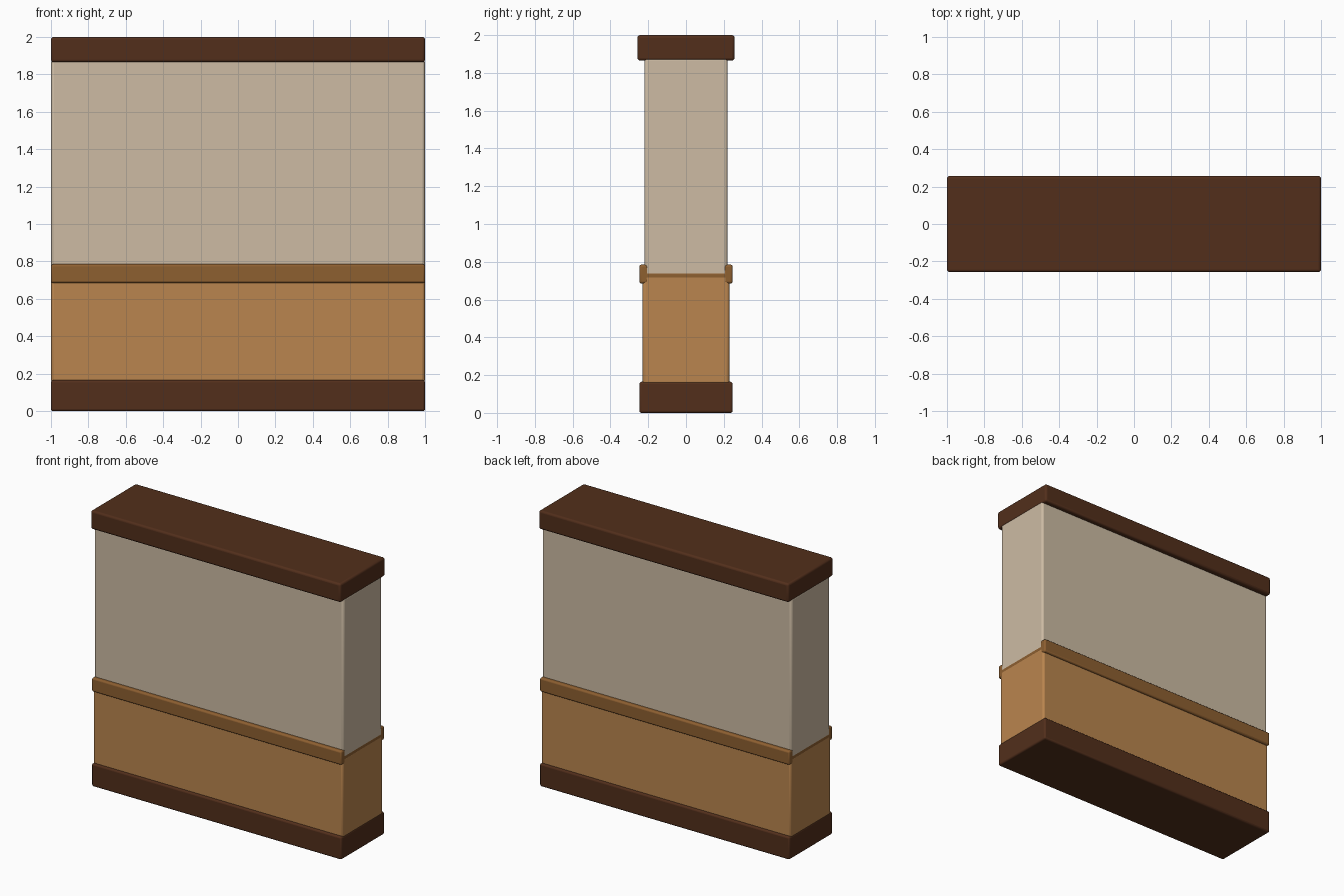
import bpy, bmesh

if "Cube" in bpy.data.objects:
    bpy.data.objects.remove(bpy.data.objects["Cube"])

HALF = 1.0


def material(name, rgb):
    m = bpy.data.materials.new(name)
    m.diffuse_color = (*rgb, 1)
    m.use_nodes = True
    m.node_tree.nodes["Principled BSDF"].inputs["Base Color"].default_value = m.diffuse_color
    return m


DARK = material("dark_wood", (0.085, 0.028, 0.011, 1)[:3])
PLASTER = material("plaster", (0.61, 0.50, 0.37))
PANEL = material("panel_wood", (0.49, 0.235, 0.077))
RAIL = material("rail_wood", (0.27, 0.115, 0.03))


def extrude_profile(name, profile, half_x, mat, bevel, segments=3):
    """Sweep a closed (y, z) profile along x and soften its edges."""
    bm = bmesh.new()
    face = bm.faces.new([bm.verts.new((-half_x, y, z)) for y, z in profile])
    out = bmesh.ops.extrude_face_region(bm, geom=[face])
    verts = [g for g in out["geom"] if isinstance(g, bmesh.types.BMVert)]
    bmesh.ops.translate(bm, verts=verts, vec=(2 * half_x, 0, 0))
    bmesh.ops.recalc_face_normals(bm, faces=bm.faces)
    mesh = bpy.data.meshes.new(name)
    bm.to_mesh(mesh)
    bm.free()
    mesh.materials.append(mat)
    ob = bpy.data.objects.new(name, mesh)
    bpy.context.collection.objects.link(ob)
    mod = ob.modifiers.new("soft_edges", "BEVEL")
    mod.width = bevel
    mod.segments = segments
    mod.limit_method = "ANGLE"
    bpy.ops.object.select_all(action="DESELECT")
    ob.select_set(True)
    bpy.context.view_layer.objects.active = ob
    bpy.ops.object.shade_smooth_by_angle()
    return ob


def slab(name, half_y, z0, z1, mat, bevel, half_x=HALF):
    outline = [(-half_y, z0), (half_y, z0), (half_y, z1), (-half_y, z1)]
    return extrude_profile(name, outline, half_x, mat, bevel)


# Stacked wall courses
slab("baseboard", 0.247, 0.0, 0.165, DARK, 0.012)
slab("lower_panel", 0.23, 0.15, 0.73, PANEL, 0.015, HALF - 0.001)
slab("upper_wall", 0.22, 0.72, 1.88, PLASTER, 0.015, HALF - 0.001)
slab("top_cap", 0.257, 1.865, 2.0, DARK, 0.014)

# Chair rail: rounded mouldings front and back joined by a thin band
rail_half = [(0.2, 0.745), (0.2, 0.785), (0.247, 0.785),
             (0.247, 0.685), (0.2, 0.685), (0.2, 0.708)]
profile = rail_half + [(-y, z) for y, z in reversed(rail_half)]
extrude_profile("chair_rail", profile, HALF, RAIL, 0.014)
